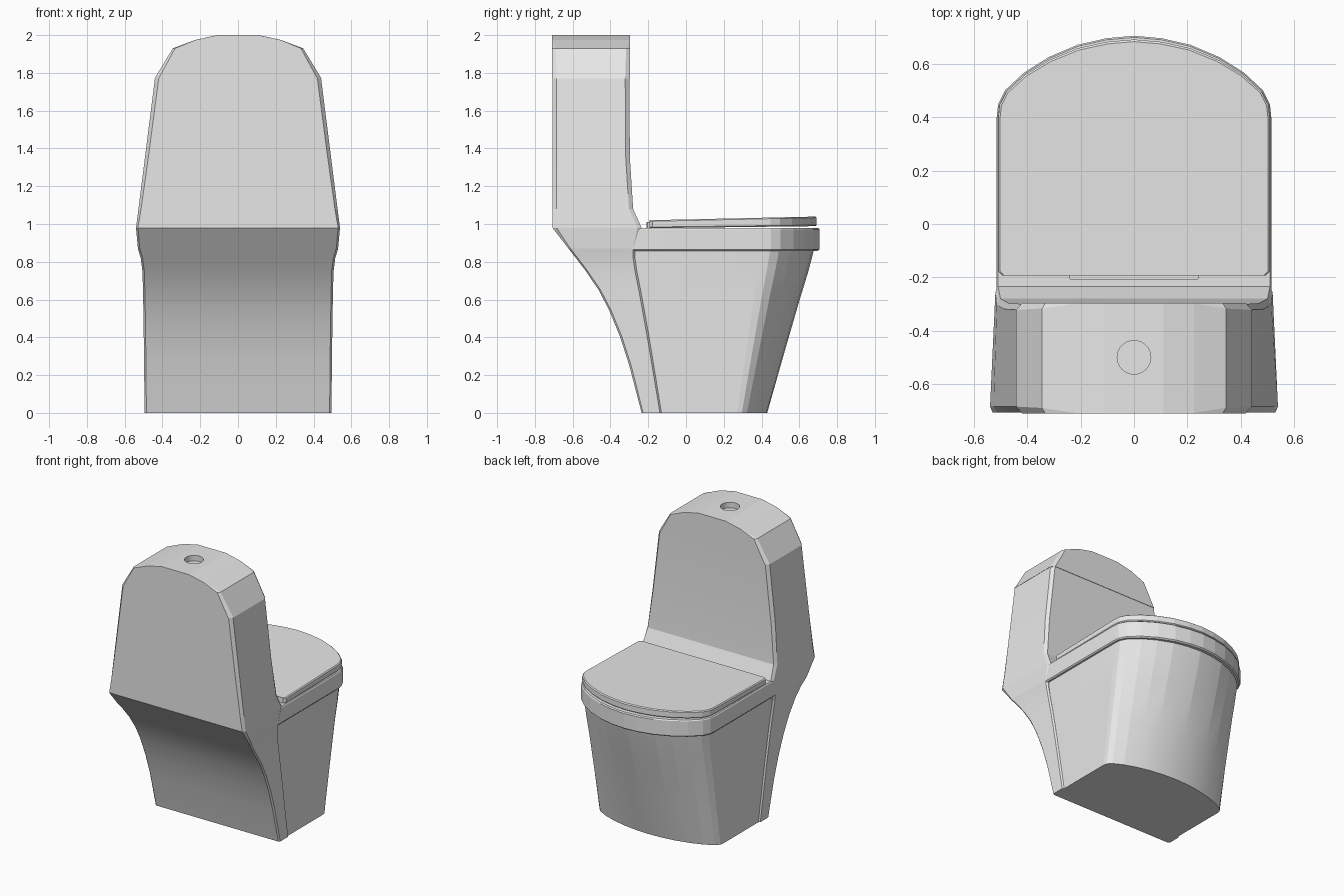
import bpy, bmesh

cube = bpy.data.objects.get("Cube")
if cube:
    bpy.data.objects.remove(cube, do_unlink=True)

ceramic = bpy.data.materials.new("light grey ceramic")
ceramic.use_nodes = True
ceramic.diffuse_color = (0.8, 0.8, 0.8, 1)
ceramic.node_tree.nodes["Principled BSDF"].inputs["Base Color"].default_value = (0.8, 0.8, 0.8, 1)


def loft(name, rings, angle=0.12):
    """Skin a stack of equal closed rings and cap both ends."""
    bm = bmesh.new()
    rows = [[bm.verts.new(p) for p in ring] for ring in rings]
    n = len(rows[0])
    for low, high in zip(rows, rows[1:]):
        for i in range(n):
            j = (i + 1) % n
            bm.faces.new((low[i], low[j], high[j], high[i]))
    bm.faces.new(rows[0][::-1])
    bm.faces.new(rows[-1])
    bmesh.ops.recalc_face_normals(bm, faces=bm.faces)
    mesh = bpy.data.meshes.new(name)
    bm.to_mesh(mesh)
    bm.free()
    mesh.materials.append(ceramic)
    ob = bpy.data.objects.new(name, mesh)
    bpy.context.collection.objects.link(ob)
    bpy.ops.object.select_all(action='DESELECT')
    ob.select_set(True)
    bpy.context.view_layer.objects.active = ob
    bpy.ops.object.shade_smooth_by_angle(angle=angle)
    return ob


def mirrored(half):
    """Close a right-hand half outline across x = 0."""
    return half + [(-x, y, z) for x, y, z in reversed(half) if x > 0]


def box_ring(z, back, front, wide_back, wide_front, cx, cy):
    """Rectangle with chamfered corners."""
    return mirrored([(wide_back - cx, back, z), (wide_back, back + cy, z),
                     (wide_front, front - cy, z), (wide_front - cx, front, z)])


# Rounded nose shared by bowl, rim and seat cover: share of width, share of depth
NOSE = [(1, 0), (0.99, 0.16), (0.94, 0.33), (0.8, 0.55),
        (0.62, 0.74), (0.41, 0.89), (0.2, 0.97), (0, 1)]


def plan_ring(width, back, start, tip, z, slope=0.0):
    """Straight sides with a rounded nose, optionally tilted along y."""
    half = [(width - 0.015, back), (width, back + 0.015)]
    half += [(width * u, start + (tip - start) * v) for u, v in NOSE]
    return mirrored([(x, y, z + slope * (y - back)) for x, y in half])


# Rear pedestal and tank, one continuous shell
loft("tank_and_pedestal", [box_ring(*s) for s in [
    (0.00, -0.235, -0.13, 0.495, 0.495, 0.010, 0.008),
    (0.25, -0.300, -0.17, 0.497, 0.497, 0.010, 0.010),
    (0.40, -0.348, -0.195, 0.499, 0.499, 0.010, 0.010),
    (0.54, -0.405, -0.22, 0.501, 0.501, 0.010, 0.010),
    (0.65, -0.462, -0.24, 0.503, 0.503, 0.010, 0.010),
    (0.75, -0.530, -0.26, 0.506, 0.505, 0.010, 0.010),
    (0.82, -0.583, -0.27, 0.515, 0.510, 0.010, 0.010),
    (0.87, -0.622, -0.27, 0.530, 0.515, 0.010, 0.010),
    (0.98, -0.707, -0.235, 0.540, 0.520, 0.010, 0.022),
    (1.08, -0.707, -0.280, 0.527, 0.515, 0.014, 0.022),
    (1.35, -0.707, -0.297, 0.493, 0.488, 0.018, 0.022),
    (1.77, -0.707, -0.300, 0.440, 0.440, 0.020, 0.022)]])

# Domed tank lid with a round button recess
lid = loft("tank_lid", [box_ring(*s) for s in [
    (1.770, -0.71, -0.297, 0.442, 0.442, 0.022, 0.025),
    (1.930, -0.71, -0.297, 0.345, 0.345, 0.012, 0.020),
    (1.975, -0.71, -0.297, 0.225, 0.225, 0.002, 0.002),
    (2.000, -0.71, -0.297, 0.110, 0.110, 0.002, 0.002)]])
bpy.ops.mesh.primitive_cylinder_add(vertices=32, radius=0.063, depth=0.08, location=(0, -0.5, 2.0))
cutter = bpy.context.object
cutter.name = "button_cutter"
cutter.hide_render = True
cutter.data.materials.append(ceramic)
cut = lid.modifiers.new("button recess", 'BOOLEAN')
cut.operation = 'DIFFERENCE'
cut.object = cutter
bpy.context.view_layer.objects.active = lid
bpy.ops.object.modifier_apply(modifier=cut.name)
bpy.data.objects.remove(cutter, do_unlink=True)

# Tapered bowl, set slightly inside the pedestal and rim
loft("bowl", [plan_ring(w, b, s, t, z) for z, w, b, s, t in [
    (0.00, 0.485, -0.20, 0.27, 0.43),
    (0.30, 0.488, -0.24, 0.315, 0.515),
    (0.60, 0.491, -0.28, 0.36, 0.602),
    (0.75, 0.494, -0.30, 0.385, 0.648),
    (0.88, 0.496, -0.32, 0.405, 0.682)]])

# Overhanging rim
loft("bowl_rim", [plan_ring(w, -0.32, 0.40, t, z) for z, w, t in [
    (0.858, 0.508, 0.697), (0.866, 0.515, 0.706),
    (0.972, 0.515, 0.706), (0.980, 0.510, 0.700)]])

# Seat cover, thicker and higher toward the nose
loft("seat_cover", [plan_ring(w, -0.193, 0.40, t, z, k) for z, w, t, k in [
    (0.978, 0.503, 0.685, 0.012), (0.984, 0.509, 0.692, 0.012),
    (1.014, 0.509, 0.692, 0.022), (1.020, 0.502, 0.684, 0.022)]])

# Hinge bar behind the cover
loft("hinge_bar", [box_ring(z, -0.208, -0.18, 0.242, 0.242, 0.003, 0.003)
                   for z in (0.975, 1.01)])
